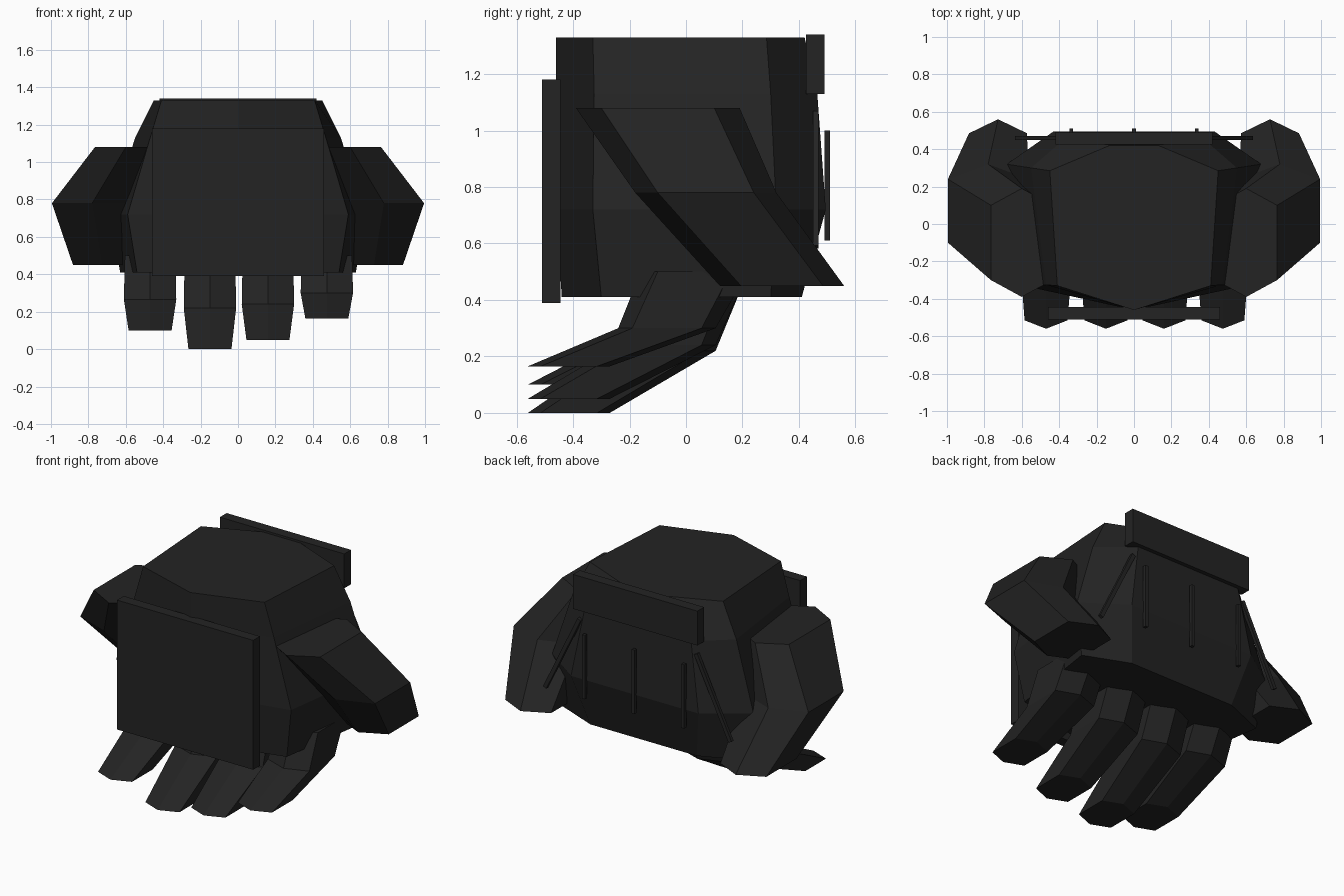
import bpy, bmesh, math
from mathutils import Vector

if "Cube" in bpy.data.objects:
    bpy.data.objects.remove(bpy.data.objects["Cube"])

mat = bpy.data.materials.new("charcoal black")
mat.diffuse_color = (0.017, 0.017, 0.017, 1)
mat.use_nodes = True
mat.node_tree.nodes["Principled BSDF"].inputs["Base Color"].default_value = mat.diffuse_color


def finish(name, bm):
    bmesh.ops.recalc_face_normals(bm, faces=bm.faces)
    me = bpy.data.meshes.new(name)
    bm.to_mesh(me)
    bm.free()
    me.materials.append(mat)
    ob = bpy.data.objects.new(name, me)
    bpy.context.collection.objects.link(ob)
    return ob


def loft(name, rings):
    """Skin a list of closed rings and cap both ends."""
    bm = bmesh.new()
    rows = [[bm.verts.new(p) for p in r] for r in rings]
    n = len(rows[0])
    for a, b in zip(rows, rows[1:]):
        for i in range(n):
            j = (i + 1) % n
            bm.faces.new((a[i], a[j], b[j], b[i]))
    bm.faces.new(rows[0])
    bm.faces.new(rows[-1])
    return finish(name, bm)


def box(name, lo, hi, tilt=0.0):
    bm = bmesh.new()
    bmesh.ops.create_cube(bm, size=1)
    ob = finish(name, bm)
    lo, hi = Vector(lo), Vector(hi)
    ob.scale = hi - lo
    ob.location = (lo + hi) / 2
    ob.rotation_euler.y = tilt
    return ob


def hexagon(cx, half, front, back, z, inset):
    """Hexagon with a point at the front and the back."""
    f, b = front + inset, back - inset
    return [(cx, front, z), (cx + half, f, z), (cx + half, b, z),
            (cx, back, z), (cx - half, b, z), (cx - half, f, z)]


def body_ring(z, mid_y, front, side, back):
    right = [front, side, back]
    pts = [(0, mid_y)] + right + [(-x, y) for x, y in reversed(right)]
    return [(x, y, z) for x, y in pts]


# palm body
loft("palm_body", [
    body_ring(1.33, -0.46, (0.41, -0.33), (0.45, 0.285), (0.13, 0.42)),
    body_ring(1.13, -0.46, (0.47, -0.325), (0.55, 0.30), (0.36, 0.465)),
    body_ring(0.72, -0.46, (0.59, -0.33), (0.68, 0.32), (0.43, 0.495)),
    body_ring(0.41, -0.44, (0.54, -0.30), (0.63, 0.30), (0.36, 0.41)),
])

# flat plates on the palm and the wrist
box("palm_plate", (-0.46, -0.51, 0.39), (0.46, -0.445, 1.18))
box("wrist_strap", (-0.42, 0.425, 1.13), (0.42, 0.49, 1.34))

# curled fingers: centre, kink height, tip height
for i, (cx, kink, tip) in enumerate([(-0.47, 0.265, 0.10), (-0.15, 0.22, 0.0),
                                     (0.16, 0.24, 0.05), (0.475, 0.30, 0.165)]):
    loft(f"finger_{i + 1}", [
        hexagon(cx, 0.135, -0.16, 0.22, 0.50, 0.06),
        hexagon(cx, 0.14, -0.24, 0.105, kink, 0.05),
        hexagon(cx, 0.115, -0.56, -0.27, tip, 0.045),
    ])

# thumbs, one on each side
for s, label in ((-1, "left"), (1, "right")):
    loft(f"{label}_thumb", [
        hexagon(s * 0.60, 0.165, -0.39, 0.19, 1.08, 0.09),
        hexagon(s * 0.78, 0.215, -0.18, 0.32, 0.78, 0.08),
        hexagon(s * 0.727, 0.155, 0.12, 0.56, 0.45, 0.075),
    ])

# stitched ribs on the back of the hand
for i, x in enumerate((-0.335, 0, 0.335)):
    box(f"back_rib_{i + 1}", (x - 0.01, 0.49, 0.61), (x + 0.01, 0.51, 1.0))
for s, label in ((-1, "left"), (1, "right")):
    cx = s * 0.51
    box(f"{label}_outer_rib", (cx - 0.012, 0.45, 0.56), (cx + 0.012, 0.47, 1.09),
        -s * math.radians(26))
